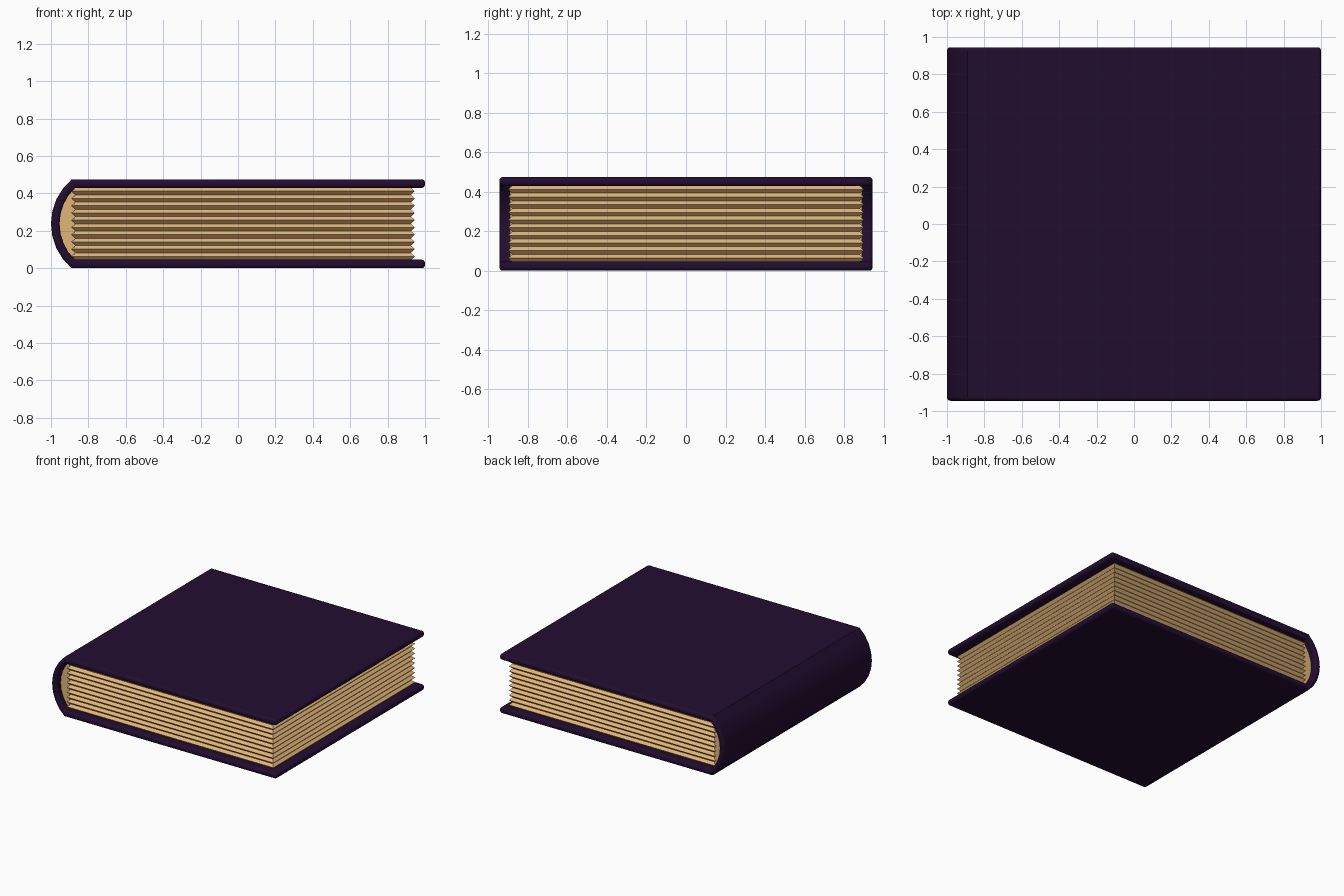
import bpy, bmesh, math

if "Cube" in bpy.data.objects:
    bpy.data.objects.remove(bpy.data.objects["Cube"])

H, T = 0.475, 0.046          # book thickness, board thickness
MID = H / 2
CX = -0.689                  # centre of the spine arc


def material(name, color):
    m = bpy.data.materials.new(name)
    m.diffuse_color = (*color, 1)
    m.use_nodes = True
    m.node_tree.nodes["Principled BSDF"].inputs["Base Color"].default_value = m.diffuse_color
    return m


def finish(bm, name, mat):
    bmesh.ops.recalc_face_normals(bm, faces=bm.faces)
    me = bpy.data.meshes.new(name)
    bm.to_mesh(me)
    bm.free()
    me.materials.append(mat)
    ob = bpy.data.objects.new(name, me)
    bpy.context.collection.objects.link(ob)
    return ob


def arc(radius, half_height, n=8):
    # spine arc from top to bottom, bulging to -x
    a = math.asin(half_height / radius)
    return [(CX - radius * math.cos(t), MID + radius * math.sin(t))
            for t in (a - 2 * a * i / n for i in range(n + 1))]


def prism(name, profile, half_y, mat):
    bm = bmesh.new()
    face = bm.faces.new([bm.verts.new((x, -half_y, z)) for x, z in profile])
    ext = bmesh.ops.extrude_face_region(bm, geom=[face])["geom"]
    bmesh.ops.translate(bm, vec=(0, 2 * half_y, 0),
                        verts=[v for v in ext if isinstance(v, bmesh.types.BMVert)])
    return finish(bm, name, mat)


purple = material("cover_purple", (0.016, 0.004, 0.03))
paper = material("paper", (0.75, 0.46, 0.19))

# Cover: two boards joined by a curved spine, rounded rims
outer = arc(0.311, MID)
inner = arc(0.311 - T, MID - T)
profile = [(1, H)] + outer + [(1, 0), (1, T)] + inner[::-1] + [(1, H - T)]
cover = prism("cover", profile, 0.945, purple)
bev = cover.modifiers.new("rim", 'BEVEL')
bev.width, bev.segments = 0.018, 3
bev.limit_method, bev.angle_limit = 'ANGLE', math.radians(60)
bpy.context.view_layer.objects.active = cover
cover.select_set(True)
bpy.ops.object.shade_smooth_by_angle(angle=math.radians(35))

# Page block: stacked rectangles, alternately inset to form page ridges
PAGES, INSET = 10, 0.02
bm = bmesh.new()
z0, z1 = T - 0.002, H - T + 0.002
rings = []
for i in range(2 * PAGES + 1):
    d = 0 if i % 2 else INSET
    z = z0 + (z1 - z0) * i / (2 * PAGES)
    x0, x1, y = -0.89 + d, 0.945 - d, 0.9 - d
    rings.append([bm.verts.new(p) for p in
                  ((x0, -y, z), (x1, -y, z), (x1, y, z), (x0, y, z))])
for a, b in zip(rings, rings[1:]):
    for k in range(4):
        bm.faces.new((a[k], a[k - 1], b[k - 1], b[k]))
bm.faces.new(rings[0])
bm.faces.new(rings[-1])
finish(bm, "pages", paper)

# Rounded paper backing filling the hollow of the spine
prism("page_backing", arc(0.311 - T + 0.002, MID - T), 0.89, paper)
